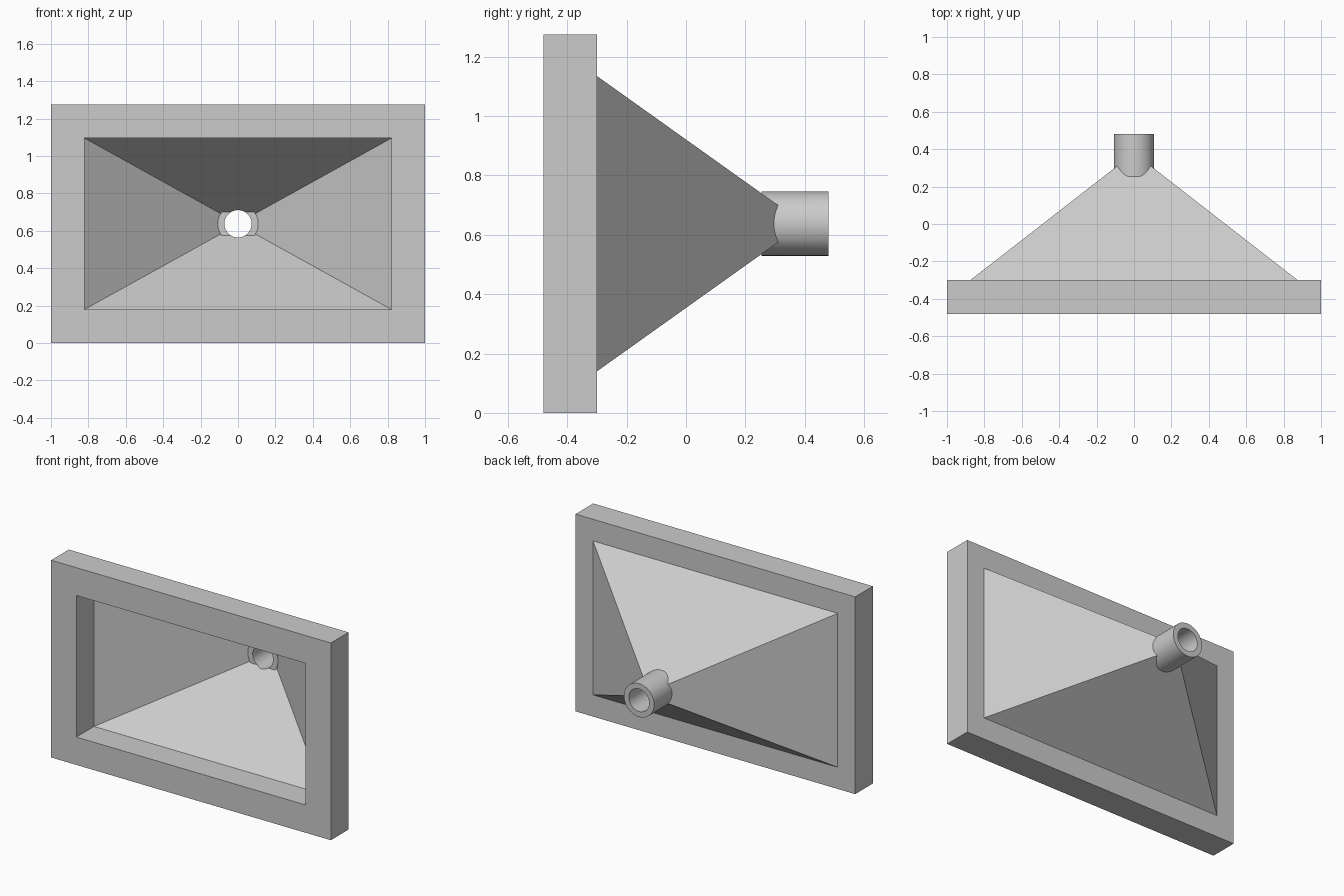
import bpy, bmesh, math
from mathutils import Matrix

if "Cube" in bpy.data.objects:
    bpy.data.objects.remove(bpy.data.objects["Cube"], do_unlink=True)

MID = 1.275 / 2          # height of the funnel axis
FRONT, FLANGE, BACK = -0.48, -0.30, 0.48

grey = bpy.data.materials.new("plain_grey")
grey.use_nodes = True
colour = (0.6, 0.6, 0.6, 1)
grey.diffuse_color = colour
grey.node_tree.nodes["Principled BSDF"].inputs["Base Color"].default_value = colour


def finish(name, bm):
    bmesh.ops.recalc_face_normals(bm, faces=bm.faces)
    mesh = bpy.data.meshes.new(name)
    bm.to_mesh(mesh)
    bm.free()
    mesh.materials.append(grey)
    obj = bpy.data.objects.new(name, mesh)
    bpy.context.collection.objects.link(obj)
    return obj


def loft(name, sections):
    """Rectangular sections (y, half width, half height) joined along y."""
    bm = bmesh.new()
    rings = [[bm.verts.new((sx * w, y, MID + sz * h))
              for sx, sz in ((-1, -1), (1, -1), (1, 1), (-1, 1))]
             for y, w, h in sections]
    for a, b in zip(rings, rings[1:]):
        for i in range(4):
            j = (i + 1) % 4
            bm.faces.new((a[i], a[j], b[j], b[i]))
    bm.faces.new(rings[0])
    bm.faces.new(rings[-1])
    return finish(name, bm)


def rod(name, radius, y0, y1):
    bm = bmesh.new()
    place = Matrix.Translation((0, (y0 + y1) / 2, MID)) @ Matrix.Rotation(math.pi / 2, 4, "X")
    bmesh.ops.create_cone(bm, cap_ends=True, segments=64, radius1=radius,
                          radius2=radius, depth=y1 - y0, matrix=place)
    return finish(name, bm)


def combine(target, other, operation):
    mod = target.modifiers.new(operation.lower(), "BOOLEAN")
    mod.operation = operation
    mod.solver = "EXACT"
    mod.object = other
    bpy.context.view_layer.objects.active = target
    bpy.ops.object.modifier_apply(modifier=mod.name)
    bpy.data.objects.remove(other, do_unlink=True)


# Rectangular flange with the tapering horn behind it
funnel = loft("flanged_funnel", [(FRONT, 1, MID), (FLANGE, 1, MID)])
horn = loft("horn", [(-0.4, 0.875, 0.4975), (FLANGE, 0.875, 0.4975), (0.37, 0.013, 0.02)])
combine(funnel, horn, "UNION")

# Hollow inside: straight through the flange, then tapering
cavity = loft("cavity", [(-0.6, 0.82, 0.4575), (FLANGE, 0.82, 0.4575), (0.33, 0.009, 0.0083)])
combine(funnel, cavity, "DIFFERENCE")

# Round outlet spout and its bore
combine(funnel, rod("spout", 0.108, 0.254, BACK), "UNION")
combine(funnel, rod("bore", 0.073, 0.1, 0.6), "DIFFERENCE")

# Smooth round spout, crisp flat panels
bpy.ops.object.select_all(action="DESELECT")
funnel.select_set(True)
bpy.context.view_layer.objects.active = funnel
bpy.ops.object.shade_smooth_by_angle(angle=math.radians(25))
